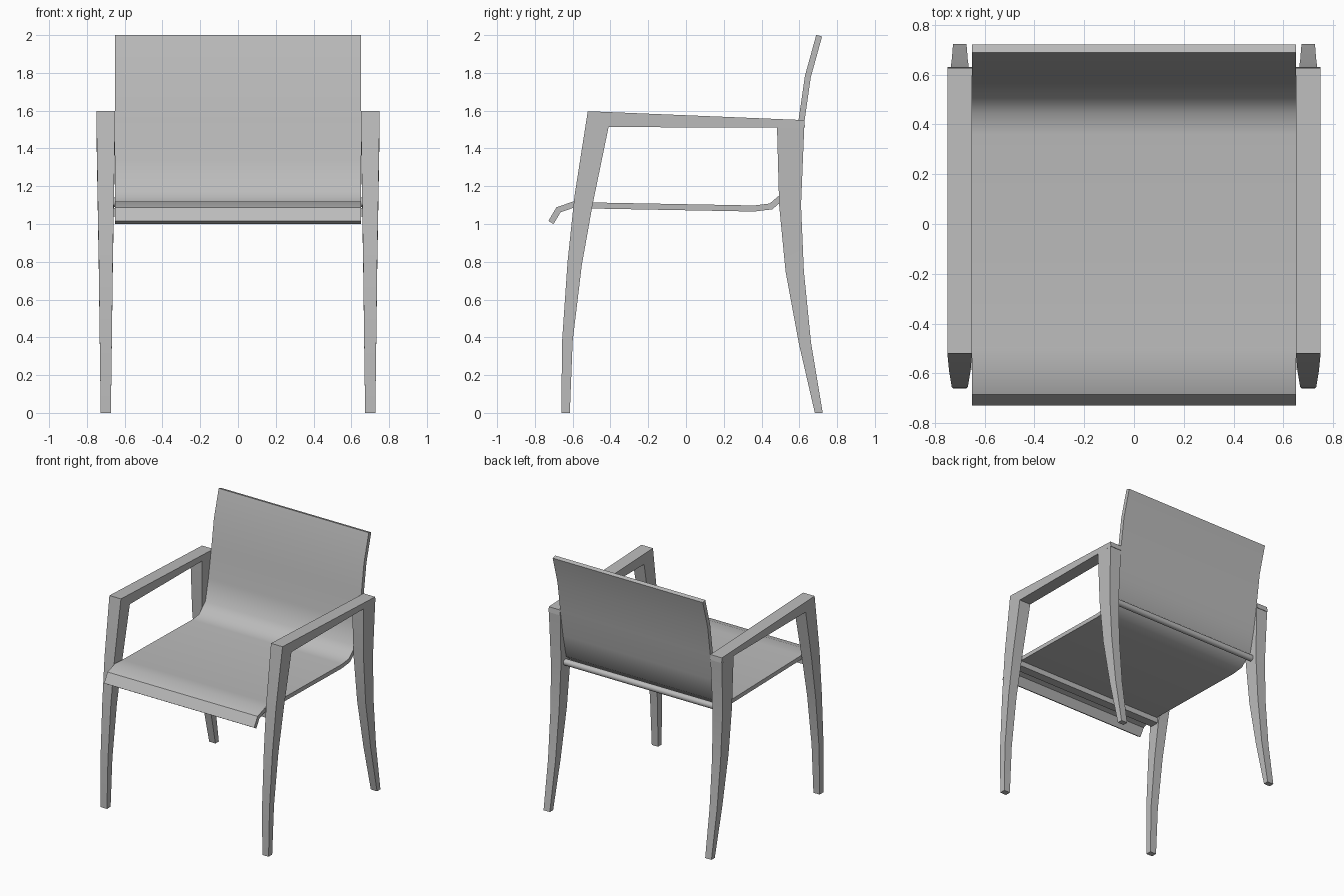
import bpy, math
from mathutils import Vector

cube = bpy.data.objects.get("Cube")
if cube:
    bpy.data.objects.remove(cube, do_unlink=True)

grey = bpy.data.materials.new("plain_grey")
grey.use_nodes = True
grey.diffuse_color = (0.5, 0.5, 0.5, 1)
grey.node_tree.nodes["Principled BSDF"].inputs["Base Color"].default_value = (0.5, 0.5, 0.5, 1)


def finish(obj, angle):
    """Give the object its colour and smooth its gentle bends."""
    if not obj.data.materials:
        obj.data.materials.append(grey)
    bpy.ops.object.select_all(action="DESELECT")
    obj.select_set(True)
    bpy.context.view_layer.objects.active = obj
    bpy.ops.object.shade_smooth_by_angle(angle=math.radians(angle))


def loft(name, rings, angle=30):
    """Skin a row of four-cornered rings and cap both ends."""
    verts = [p for ring in rings for p in ring]
    faces = [(3, 2, 1, 0), tuple(len(verts) - 4 + k for k in range(4))]
    for i in range(0, len(verts) - 4, 4):
        for k in range(4):
            n = (k + 1) % 4
            faces.append((i + k, i + n, i + 4 + n, i + 4 + k))
    mesh = bpy.data.meshes.new(name)
    mesh.from_pydata(verts, [], faces)
    obj = bpy.data.objects.new(name, mesh)
    bpy.context.collection.objects.link(obj)
    finish(obj, angle)
    return obj


def ring(x, half, a, b):
    """Cross-section between two side-view points, centred on x."""
    return [(x - half, *a), (x + half, *a), (x + half, *b), (x - half, *b)]


# Bent shell: one strip of even thickness forms seat and back
path = [Vector(p) for p in [
    (-0.715, 1.008), (-0.675, 1.075), (-0.595, 1.103), (-0.5, 1.098),
    (0.36, 1.082), (0.45, 1.093), (0.54, 1.17), (0.577, 1.34),
    (0.612, 1.55), (0.645, 1.78), (0.705, 1.997)]]
thickness = 0.032
rings = []
for i, p in enumerate(path):
    before = (p - path[max(i - 1, 0)]).normalized()
    after = (path[min(i + 1, len(path) - 1)] - p).normalized()
    along = (before + after).normalized()
    side = Vector((-along.y, along.x)) * thickness / 2
    side /= max(along.dot(after), along.dot(before))
    rings.append(ring(0, 0.65, p - side, p + side))
loft("seat_and_back_shell", rings, 38)

# Leg outlines: front edge y, front z, rear edge y, rear z, half width
front_leg = [(-0.66, 0, -0.615, 0, 0.027), (-0.656, 0.38, -0.6, 0.38, 0.032),
             (-0.627, 0.8, -0.552, 0.78, 0.037), (-0.59, 1.15, -0.495, 1.1, 0.043),
             (-0.52, 1.597, -0.41, 1.513, 0.05)]
back_leg = [(0.682, 0, 0.724, 0, 0.027), (0.597, 0.37, 0.662, 0.37, 0.032),
            (0.527, 0.75, 0.624, 0.75, 0.037), (0.493, 1.1, 0.609, 1.1, 0.043),
            (0.482, 1.51, 0.626, 1.51, 0.05)]

for label, x in (("left", 0.7), ("right", -0.7)):
    for part, outline in (("front_leg", front_leg), ("back_leg", back_leg)):
        loft(f"{label}_{part}",
             [ring(x, w, (ya, za), (yb, zb)) for ya, za, yb, zb, w in outline])
    # Armrest, mitred onto the front leg
    loft(f"{label}_armrest", [ring(x, 0.05, (-0.41, 1.513), (-0.52, 1.597)),
                              ring(x, 0.05, (0.63, 1.51), (0.626, 1.55))])

# Flat rail under the seat between the front legs
loft("front_rail", [ring(0, 0.67, (-0.585, 1.04), (-0.585, 1.085)),
                    ring(0, 0.67, (-0.515, 1.04), (-0.515, 1.085))])

# Round rod behind the bend between the back legs
bpy.ops.mesh.primitive_cylinder_add(vertices=24, radius=0.024, depth=1.34,
                                    location=(0, 0.555, 1.115),
                                    rotation=(0, math.pi / 2, 0))
rod = bpy.context.object
rod.name = "back_rod"
finish(rod, 30)
